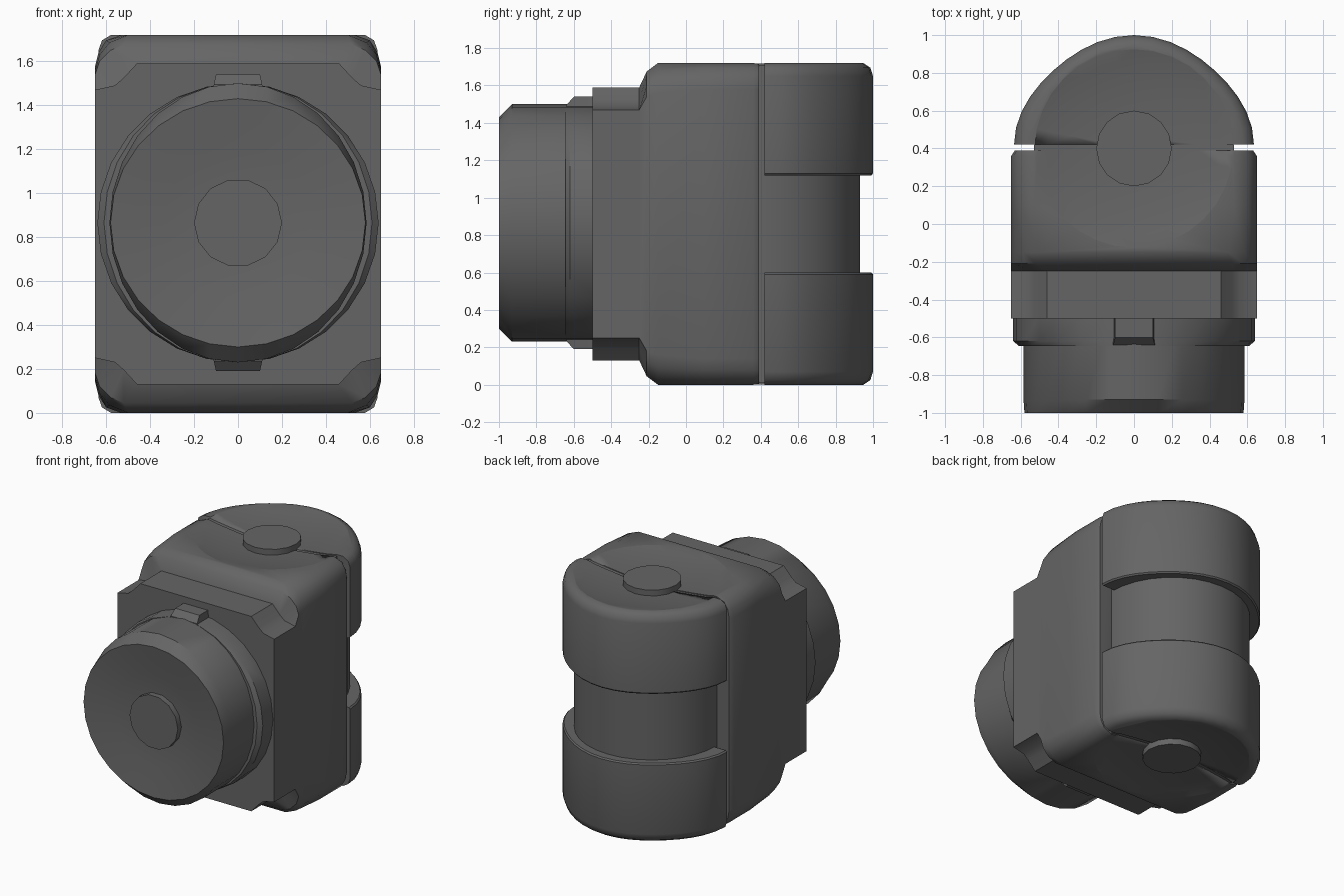
import bpy, bmesh, math

if "Cube" in bpy.data.objects:
    bpy.data.objects.remove(bpy.data.objects["Cube"])

gray = bpy.data.materials.new("dark_gray")
gray.diffuse_color = (0.13, 0.13, 0.13, 1)
gray.use_nodes = True
gray.node_tree.nodes["Principled BSDF"].inputs["Base Color"].default_value = gray.diffuse_color


def loft(name, rings, angle=40):
    """Closed solid skinned through rings with equal point counts."""
    bm = bmesh.new()
    loops = [[bm.verts.new(p) for p in ring] for ring in rings]
    n = len(loops[0])
    for a, b in zip(loops, loops[1:]):
        for i in range(n):
            j = (i + 1) % n
            bm.faces.new((a[i], a[j], b[j], b[i]))
    bm.faces.new(loops[0])
    bm.faces.new(loops[-1])
    bmesh.ops.recalc_face_normals(bm, faces=bm.faces)
    mesh = bpy.data.meshes.new(name)
    bm.to_mesh(mesh)
    bm.free()
    mesh.materials.append(gray)
    ob = bpy.data.objects.new(name, mesh)
    bpy.context.collection.objects.link(ob)
    bpy.context.view_layer.objects.active = ob
    for o in bpy.context.selected_objects:
        o.select_set(False)
    ob.select_set(True)
    bpy.ops.object.shade_smooth_by_angle(angle=math.radians(angle))
    return ob


def ring_z(z, rx, ry, n=32, cy=0.4):
    return [(rx * math.cos(2 * math.pi * i / n), cy + ry * math.sin(2 * math.pi * i / n), z)
            for i in range(n)]


def ring_y(y, rx, rz, n=28, cz=0.865):
    return [(rx * math.cos(2 * math.pi * i / n), y, cz + rz * math.sin(2 * math.pi * i / n))
            for i in range(n)]


def outline(y, corner):
    """Body section: one corner mirrored left-right and top-bottom."""
    top = corner + [(-x, z) for x, z in reversed(corner)]
    full = top + [(x, 1.72 - z) for x, z in reversed(top)]
    return [(x, y, z) for x, z in full]


def cut(ob, cutters):
    for c in cutters:
        m = ob.modifiers.new("dish", 'BOOLEAN')
        m.operation = 'DIFFERENCE'
        m.solver = 'EXACT'
        m.object = c


# Cutters for the dished pivot faces
dish = ((0.2, 0.815), (0.34, 0.83), (0.46, 0.845), (0.56, 0.868))
cutters = []
for side, s in (("upper", 1), ("lower", -1)):
    c = loft(side + "_dish_cutter", [ring_z(0.86 + s * h, r, r) for r, h in dish])
    c.hide_render = True
    c.hide_viewport = True
    c.display_type = 'WIRE'
    cutters.append(c)

# Main housing with notched, stepped front corners
notch = [(0.65, 1.47), (0.56, 1.49), (0.52, 1.525), (0.46, 1.59)]
slope = [(0.65, 1.54), (0.63, 1.60), (0.58, 1.65), (0.52, 1.675)]
lip = [(0.65, 1.56), (0.63, 1.63), (0.585, 1.685), (0.50, 1.72)]
full = [(0.65, 1.58), (0.635, 1.64), (0.60, 1.695), (0.53, 1.72)]
back = [(0.63, 1.58), (0.62, 1.64), (0.59, 1.69), (0.53, 1.715)]
housing = loft("housing", [outline(-0.5, notch), outline(-0.25, notch), outline(-0.21, slope),
                           outline(-0.15, lip), outline(0.1, full), outline(0.36, full),
                           outline(0.39, back)])
cut(housing, cutters)

# Pivot hub running through both rear drums, set just under the dishes
hub_dish = ((0.2, 0.81), (0.34, 0.825), (0.46, 0.84), (0.53, 0.85))
loft("pivot_hub", [ring_z(0.86 - h, r, r) for r, h in hub_dish]
     + [ring_z(0.86 + h, r, r) for r, h in reversed(hub_dish)])


# Rear half drums and shaft caps
def half_ring(z, k, n=20):
    pts = []
    for i in range(n + 1):
        a = math.pi * i / n
        r = k * (1 - 0.045 * math.sin(2 * a) ** 2)
        pts.append((0.635 * r * math.cos(a), 0.42 + 0.58 * r * math.sin(a), z))
    return pts


for side, s in (("upper", 1), ("lower", -1)):
    z = lambda h: 0.86 + s * h
    drum = loft(side + "_drum", [half_ring(z(0.26), 0.985), half_ring(z(0.27), 1),
                                 half_ring(z(0.79), 1), half_ring(z(0.835), 0.975),
                                 half_ring(z(0.86), 0.91)])
    cut(drum, cutters)
    loft(side + "_shaft_cap", [ring_z(z(0.6), 0.2, 0.2, 16), ring_z(z(0.858), 0.2, 0.2, 16)])

# Front collar and key tabs
loft("front_collar", [ring_y(-0.48, 0.64, 0.635), ring_y(-0.62, 0.64, 0.635),
                      ring_y(-0.645, 0.61, 0.635)])
for side, s in (("upper", 1), ("lower", -1)):
    z = lambda h: 0.865 + s * h
    loft(side + "_key_tab", [[(-w, y, z(0.5)), (w, y, z(0.5)), (w - 0.02, y, z(h)), (-w + 0.02, y, z(h))]
                             for y, w, h in ((-0.48, 0.12, 0.675), (-0.6, 0.12, 0.675), (-0.64, 0.13, 0.63))])

# Front barrel with a dished face
loft("front_barrel", [ring_y(-0.5, 0.585, 0.635), ring_y(-0.93, 0.585, 0.635),
                      ring_y(-1.0, 0.58, 0.565), ring_y(-0.985, 0.46, 0.46),
                      ring_y(-0.97, 0.34, 0.34), ring_y(-0.955, 0.2, 0.2)])
loft("front_shaft_cap", [ring_y(-0.7, 0.2, 0.2, 14), ring_y(-0.998, 0.2, 0.2, 14)])
